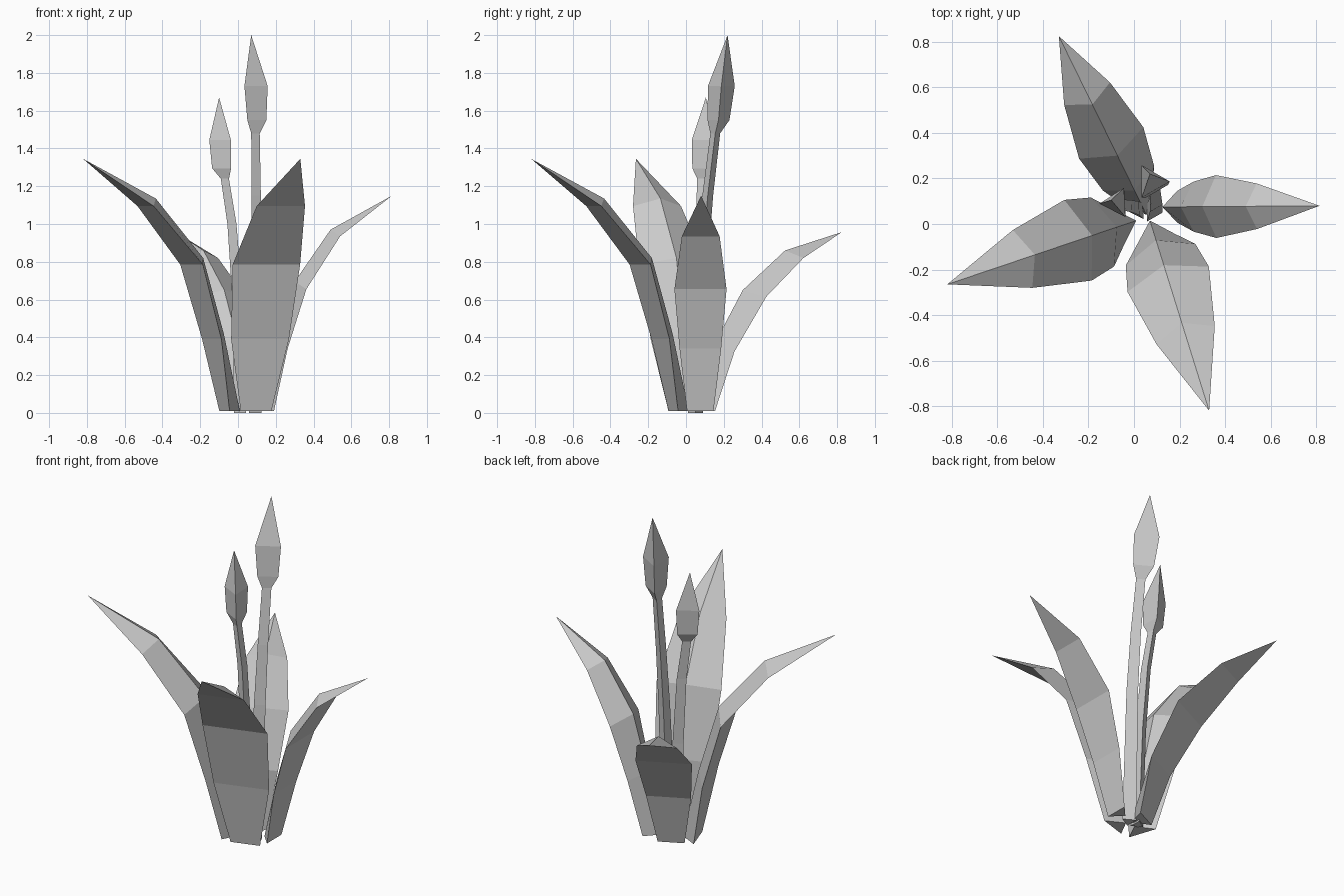
import bpy, math
from mathutils import Vector

if "Cube" in bpy.data.objects:
    bpy.data.objects.remove(bpy.data.objects["Cube"])


def loft(name, rings, tip=None, cap_bottom=True):
    """Join three-sided rings into a flat-faced skin, optionally ending in a point."""
    verts = [p for ring in rings for p in ring]
    faces = []
    for i in range(len(rings) - 1):
        a, b = 3 * i, 3 * i + 3
        for k in range(3):
            n = (k + 1) % 3
            faces.append((a + k, a + n, b + n, b + k))
    top = 3 * (len(rings) - 1)
    if tip is not None:
        verts.append(tip)
        faces += [(top + k, top + (k + 1) % 3, len(verts) - 1) for k in range(3)]
    if cap_bottom:
        faces.append((2, 1, 0))
    mesh = bpy.data.meshes.new(name)
    mesh.from_pydata([tuple(v) for v in verts], [], faces)
    mesh.update()
    obj = bpy.data.objects.new(name, mesh)
    bpy.context.collection.objects.link(obj)
    return obj


def leaf(name, base, tip, sections):
    """Flat outer face with a raised ridge on the inner side.
    section = (outer reach, outer z, half width, ridge reach, ridge z)"""
    base, tip = Vector(base), Vector(tip)
    d = tip - base
    d.z = 0
    d.normalize()
    side = Vector((-d.y, d.x, 0))
    up = Vector((0, 0, 1))
    rings = []
    for r, z, w, rr, rz in sections:
        mid = base + d * r + up * z
        rings.append([mid - side * w, mid + side * w, base + d * rr + up * rz])
    loft(name, rings, tip)


def tri(x, y, z, r, turn):
    """Triangular section of a stem or seed head."""
    return [Vector((x + r * math.cos(math.radians(turn + 120 * k)),
                    y + r * math.sin(math.radians(turn + 120 * k)), z)) for k in range(3)]


# Two tall leaves share one shape
tall = [(0.086, 0.01, 0.085, 0.0, 0.01), (0.157, 0.39, 0.16, 0.09, 0.42),
        (0.27, 0.785, 0.187, 0.205, 0.82), (0.527, 1.095, 0.134, 0.47, 1.135)]
leaf("leaf_front", (0.07, 0.015, 0), (0.33, -0.82, 1.345), tall)
leaf("leaf_left", (0.01, 0.015, 0), (-0.82, -0.265, 1.345), tall)

# Narrower right leaf and low back leaf
leaf("leaf_right", (0.125, 0.075, 0), (0.815, 0.08, 1.15),
     [(0.065, 0.01, 0.07, 0.0, 0.01), (0.137, 0.34, 0.11, 0.08, 0.37),
      (0.236, 0.655, 0.138, 0.175, 0.695), (0.415, 0.935, 0.10, 0.365, 0.97)])
leaf("leaf_back", (0.055, 0.04, 0), (-0.33, 0.825, 0.957),
     [(0.09, 0.01, 0.075, 0.0, 0.01), (0.18, 0.325, 0.125, 0.12, 0.36),
      (0.352, 0.615, 0.157, 0.29, 0.65), (0.593, 0.82, 0.112, 0.54, 0.86)])

# Tall stem and its seed head
neck = (0.085, 0.155, 1.48, 0.03)
loft("tall_stem", [tri(*p, 0) for p in
                   [(0.08, 0.05, 0, 0.045), (0.088, 0.085, 0.8, 0.037),
                    (0.088, 0.115, 1.15, 0.033), neck]])
loft("tall_seed_head", [tri(*p, 0) for p in
                        [neck, (0.083, 0.172, 1.55, 0.067), (0.075, 0.187, 1.73, 0.082)]],
     (0.07, 0.22, 2.0))

# Short stem and its seed head
neck = (-0.063, 0.083, 1.24, 0.028)
loft("short_stem", [tri(*p, 63) for p in
                    [(0.02, 0.055, 0, 0.04), (0.005, 0.068, 0.6, 0.035),
                     (-0.025, 0.077, 1.0, 0.031), neck]])
loft("short_seed_head", [tri(*p, 63) for p in
                         [neck, (-0.072, 0.088, 1.295, 0.065), (-0.078, 0.093, 1.445, 0.074)]],
     (-0.10, 0.105, 1.67))
